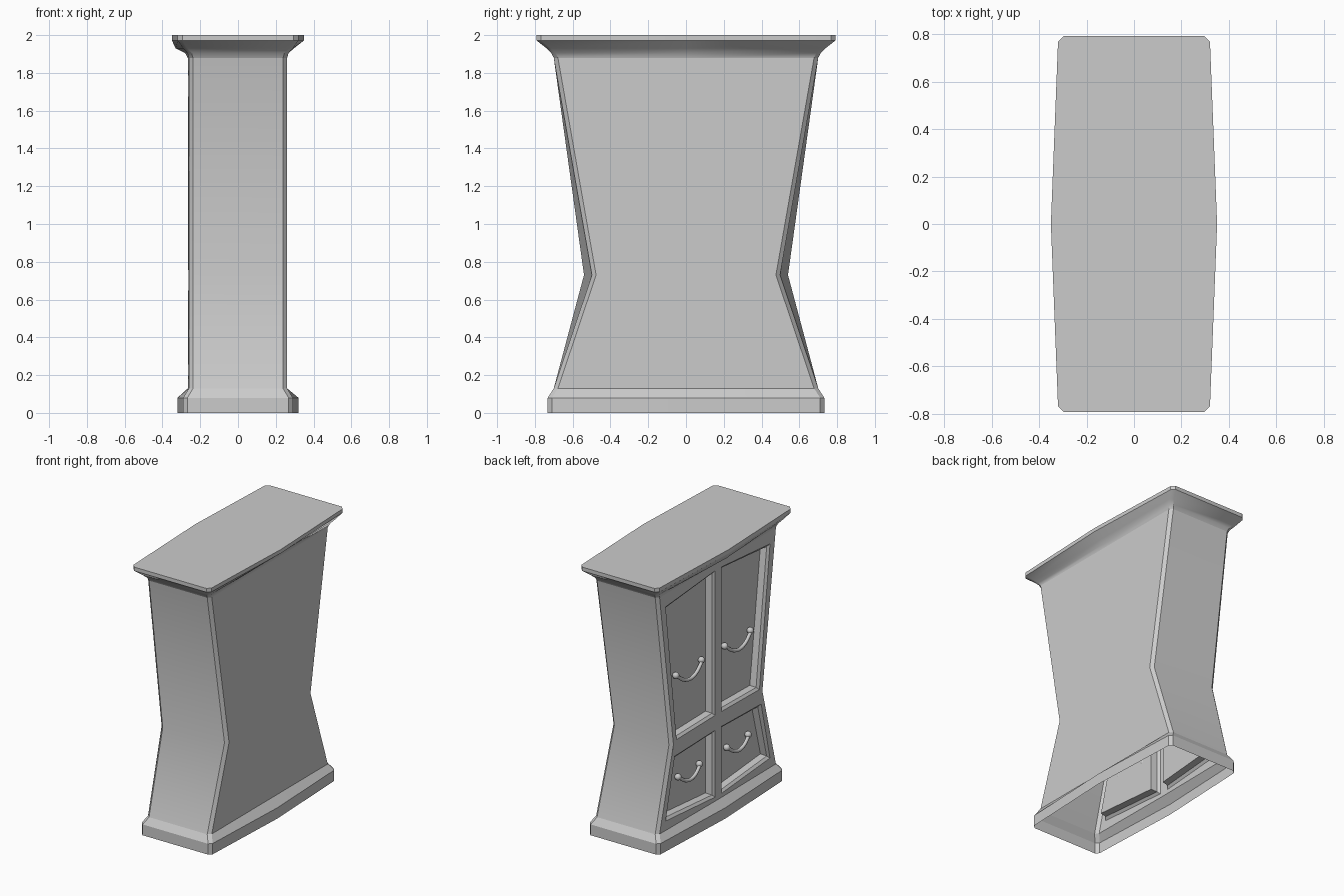
import bpy, bmesh, math

if "Cube" in bpy.data.objects:
    bpy.data.objects.remove(bpy.data.objects["Cube"])

def finish(bm, name, smooth=30):
    me = bpy.data.meshes.new(name)
    bm.to_mesh(me)
    bm.free()
    ob = bpy.data.objects.new(name, me)
    bpy.context.collection.objects.link(ob)
    bpy.ops.object.select_all(action='DESELECT')
    ob.select_set(True)
    bpy.context.view_layer.objects.active = ob
    bpy.ops.object.shade_smooth_by_angle(angle=math.radians(smooth))
    return ob

# Chamfered plan outline; the door side is -x, bf / bb bow the door side and the back
def ring(z, x, y, bf=0.0, bb=0.0, c=0.022, yb=None):
    yb = y if yb is None else yb
    return [(-x, c - y, z), (c - x, -y, z), (x - c, -yb, z), (x, c - yb, z), (x + bb, 0, z),
            (x, yb - c, z), (x - c, yb, z), (c - x, y, z), (-x, y - c, z), (-x - bf, 0, z)]

def loft(name, rings, skip=(), cap=False):
    bm = bmesh.new()
    loops = [[bm.verts.new(p) for p in r] for r in rings]
    for a, b in zip(loops, loops[1:]):
        for i in range(10):
            if i not in skip:
                j = (i + 1) % 10
                bm.faces.new((a[i], a[j], b[j], b[i]))
    if cap:
        bm.faces.new(loops[-1])
    return finish(bm, name)

# Plinth, open underneath
loft("plinth", [ring(0, .29, .732, .03, .03), ring(.08, .29, .732, .03, .03),
                ring(.13, .26, .70, .006)])
# Waisted carcass, narrower at the back of the waist
loft("carcass", [ring(.13, .26, .70, .006), ring(.73, .26, .54, .006, yb=.498),
                 ring(1.88, .26, .70, .006)], skip=(8, 9))
# Flared cornice and top
loft("cornice", [ring(1.88, .26, .70, .006), ring(1.905, .268, .713, .012),
                 ring(1.93, .29, .738, .04, .006), ring(1.972, .32, .792, .03, .03, .025),
                 ring(2.0, .32, .792, .03, .03, .025)], cap=True)

# Door side: a framed grid with four recessed panels
def edge_y(z):
    return .52 + .16 * ((.73 - z) / .60 if z < .73 else (z - .73) / 1.15)

def front_x(y):
    return -.26 - .006 * (1 - abs(y) / .68)

# rows: edge height, outer door y, outer door z, inner door z
rows = [(.13, .62, .13, .13), (.19, .61, .20, .16), (.64, .505, .64, .655),
        (.73, .49, .73, .73), (.76, .485, .755, .765), (1.79, .61, 1.785, 1.835),
        (1.88, .63, 1.88, 1.88)]
bm = bmesh.new()
for s in (1, -1):
    def quad(vs):
        bm.faces.new(vs if s > 0 else vs[::-1])
    grid = []
    for ez, oy, oz, iz in rows:
        cols = [(edge_y(ez), ez), (oy, oz), (.038, iz), (0, iz)]
        grid.append([bm.verts.new((front_x(y), s * y, z)) for y, z in cols])
    for r in range(6):
        for c in range(3):
            q = [grid[r][c], grid[r][c + 1], grid[r + 1][c + 1], grid[r + 1][c]]
            if c == 1 and r in (1, 4):
                cy = sum(v.co.y for v in q) / 4
                cz = sum(v.co.z for v in q) / 4
                prev = q
                for inset, depth in ((.018, .015), (.024, .062)):
                    nxt = [bm.verts.new((v.co.x + depth,
                                         v.co.y + math.copysign(inset, cy - v.co.y),
                                         v.co.z + math.copysign(inset, cz - v.co.z))) for v in q]
                    for i in range(4):
                        j = (i + 1) % 4
                        quad([prev[i], prev[j], nxt[j], nxt[i]])
                    prev = nxt
                quad(prev)
            else:
                quad(q)
bmesh.ops.remove_doubles(bm, verts=bm.verts, dist=1e-5)
finish(bm, "door_front", 15)

# Drooping handles with round knobs
def handle(name, y, z, half, droop):
    for i, k in enumerate((-1, 1)):
        bpy.ops.mesh.primitive_uv_sphere_add(segments=14, ring_count=8, radius=.024,
                                             location=(-.222, y + k * half, z))
        bpy.context.object.name = f"{name}_knob_{i}"
        bpy.ops.object.shade_smooth()
    cu = bpy.data.curves.new(name + "_bar", 'CURVE')
    cu.dimensions = '3D'
    cu.bevel_depth = .013
    cu.bevel_resolution = 2
    cu.resolution_u = 4
    path = [(-1, 0), (-.8, .35), (-.45, .8), (0, 1), (.45, .8), (.8, .35), (1, 0)]
    sp = cu.splines.new('NURBS')
    sp.points.add(len(path) - 1)
    sp.use_endpoint_u = True
    sp.order_u = 3
    for p, (t, d) in zip(sp.points, path):
        p.co = (-.228 - .01 * d, y + t * half, z - d * droop, 1)
    bpy.context.collection.objects.link(bpy.data.objects.new(name + "_bar", cu))

for s, side in ((1, "left"), (-1, "right")):
    handle(f"upper_{side}_handle", s * .285, 1.20, .15, .08)
    handle(f"lower_{side}_handle", s * .285, .44, .125, .065)
